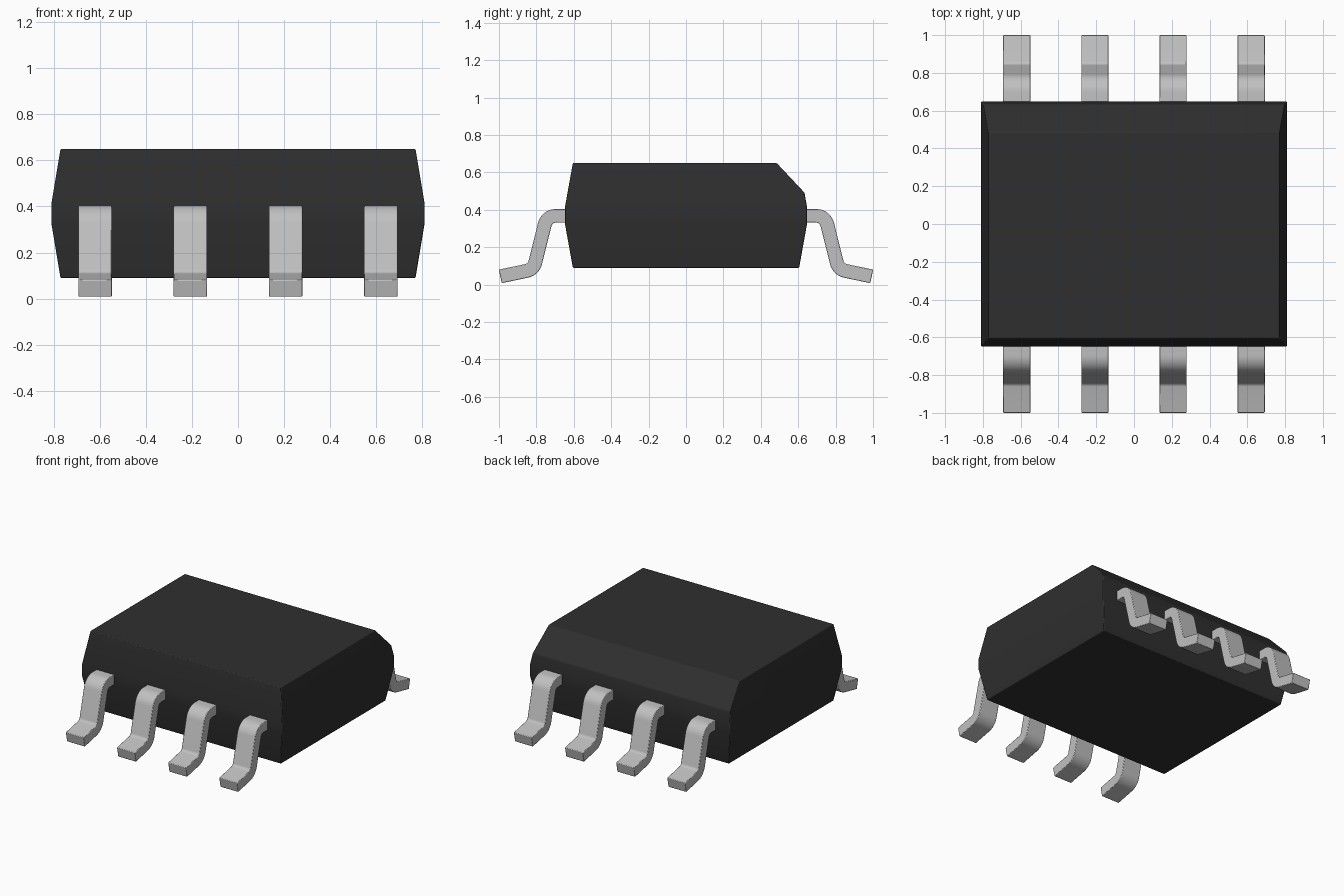
import bpy, bmesh, math
from mathutils import Vector

if "Cube" in bpy.data.objects:
    bpy.data.objects.remove(bpy.data.objects["Cube"])


def make_material(name, colour, roughness, metallic=0.0):
    mat = bpy.data.materials.new(name)
    mat.use_nodes = True
    mat.diffuse_color = colour
    bsdf = mat.node_tree.nodes["Principled BSDF"]
    bsdf.inputs["Base Color"].default_value = colour
    bsdf.inputs["Roughness"].default_value = roughness
    bsdf.inputs["Metallic"].default_value = metallic
    return mat


def finish(bm, name, mat, bevel):
    """Turn a bmesh into a softly bevelled object."""
    bmesh.ops.recalc_face_normals(bm, faces=bm.faces)
    mesh = bpy.data.meshes.new(name)
    bm.to_mesh(mesh)
    bm.free()
    mesh.materials.append(mat)
    obj = bpy.data.objects.new(name, mesh)
    bpy.context.collection.objects.link(obj)
    mod = obj.modifiers.new("edge_softening", 'BEVEL')
    mod.width = bevel
    mod.segments = 2
    mod.limit_method = 'ANGLE'
    mod.angle_limit = math.radians(30)
    bpy.ops.object.select_all(action='DESELECT')
    obj.select_set(True)
    bpy.context.view_layer.objects.active = obj
    bpy.ops.object.shade_smooth_by_angle(angle=math.radians(25))
    return obj


def loft(bm, rings):
    """Skin a list of four-cornered rings and cap both ends."""
    rings = [[bm.verts.new(p) for p in ring] for ring in rings]
    for a, b in zip(rings, rings[1:]):
        for i in range(4):
            j = (i + 1) % 4
            bm.faces.new((a[i], a[j], b[j], b[i]))
    bm.faces.new(rings[0])
    bm.faces.new(rings[-1])


def fillet(path, radius, steps):
    """Round the inner corners of a 2D path; returns (point, tangent) pairs."""
    first = (path[1] - path[0]).normalized()
    out = [(path[0], first)]
    for a, b, c in zip(path, path[1:], path[2:]):
        d1, d2 = (b - a).normalized(), (c - b).normalized()
        turn = d1.angle_signed(d2)      # positive is clockwise
        side = -1 if turn > 0 else 1
        start = b - d1 * radius * math.tan(abs(turn) / 2)
        centre = start + Vector((-d1.y, d1.x)) * radius * side
        base = math.atan2(d1.y, d1.x)
        for k in range(steps + 1):
            ang = base - turn * k / steps
            tan = Vector((math.cos(ang), math.sin(ang)))
            out.append((centre - Vector((-tan.y, tan.x)) * radius * side, tan))
    out.append((path[-1], (path[-1] - path[-2]).normalized()))
    return out


black = make_material("black_plastic", (0.028, 0.028, 0.028, 1), 0.6)
silver = make_material("silver_metal", (0.53, 0.53, 0.53, 1), 0.4)

# Moulded body: drafted sides around a short upright band
bm = bmesh.new()
levels = [(0.09, 0.77, 0.605), (0.33, 0.81, 0.648),
          (0.41, 0.81, 0.648), (0.65, 0.77, 0.605)]
loft(bm, [[(-x, -y, z), (x, -y, z), (x, y, z), (-x, y, z)]
          for z, x, y in levels])

# Sloping chamfer along the rear top edge
cut = bmesh.ops.bisect_plane(bm, geom=bm.verts[:] + bm.edges[:] + bm.faces[:],
                             plane_co=(0, 0.485, 0.65), plane_no=(0, 0.16, 0.15),
                             clear_outer=True)
bmesh.ops.contextual_create(
    bm, geom=[e for e in cut["geom_cut"] if isinstance(e, bmesh.types.BMEdge)])
finish(bm, "body", black, 0.005)

# Gull-wing leads, four along the front and four along the back
LEAD_HALF_WIDTH = 0.0725
LEAD_HALF_THICK = 0.037
centreline = [Vector(p) for p in
              ((0.58, 0.368), (0.744, 0.368), (0.815, 0.081), (0.993, 0.044))]
profile = fillet(centreline, 0.062, 8)

for side, label in ((-1, "front"), (1, "back")):
    for n in range(4):
        x = -0.62 + n * 0.4133
        rings = []
        for p, t in profile:
            off = Vector((-t.y, t.x)) * LEAD_HALF_THICK
            top, low = p + off, p - off
            rings.append([(x + sx * LEAD_HALF_WIDTH, side * q.x, q.y)
                          for sx, q in ((-1, top), (1, top), (1, low), (-1, low))])
        bm = bmesh.new()
        loft(bm, rings)
        finish(bm, f"{label}_lead_{n + 1}", silver, 0.004)
